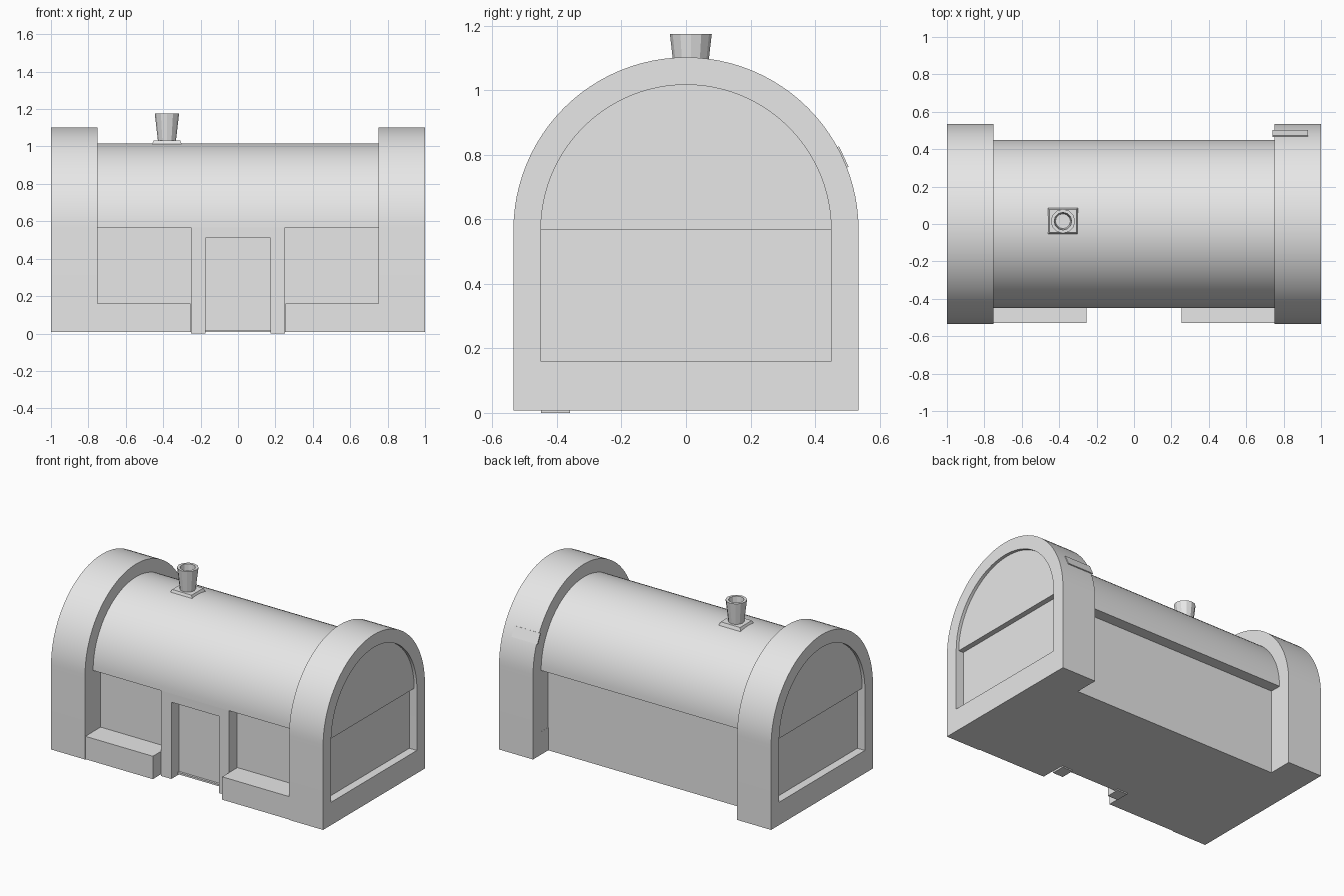
import bpy, bmesh, math
from mathutils import Matrix

cube = bpy.data.objects.get("Cube")
if cube:
    bpy.data.objects.remove(cube, do_unlink=True)

grey = bpy.data.materials.new("plain grey")
grey.use_nodes = True
grey.diffuse_color = (0.8, 0.8, 0.8, 1)
grey.node_tree.nodes["Principled BSDF"].inputs["Base Color"].default_value = (0.8, 0.8, 0.8, 1)

SPRING = 0.567          # height where the arches and roof start to curve
R_ARCH, R_ROOF = 0.535, 0.45
FLOOR = 0.008


def finish(name, bm, smooth=False):
    bmesh.ops.recalc_face_normals(bm, faces=bm.faces)
    mesh = bpy.data.meshes.new(name)
    bm.to_mesh(mesh)
    bm.free()
    obj = bpy.data.objects.new(name, mesh)
    bpy.context.collection.objects.link(obj)
    mesh.materials.append(grey)
    if smooth:
        bpy.ops.object.select_all(action='DESELECT')
        obj.select_set(True)
        bpy.context.view_layer.objects.active = obj
        bpy.ops.object.shade_smooth_by_angle(angle=math.radians(30))
    return obj


def box(name, x, y, z):
    bm = bmesh.new()
    bmesh.ops.create_cube(bm, size=1)
    for v in bm.verts:
        v.co = [lo + (c + 0.5) * (hi - lo) for c, (lo, hi) in zip(v.co, (x, y, z))]
    return finish(name, bm)


def arch_outline(radius, bottom, steps=48):
    """Semicircle on two straight legs, as (y, z) points."""
    curve = [(radius * math.cos(math.pi * i / steps),
              SPRING + radius * math.sin(math.pi * i / steps)) for i in range(steps + 1)]
    return [(radius, bottom)] + curve + [(-radius, bottom)] if bottom < SPRING else curve


def end_arch(name, x0, x1):
    """Ring between the outer arch and the opening."""
    bm = bmesh.new()
    outer, inner = arch_outline(R_ARCH, FLOOR), arch_outline(R_ROOF, 0.16)
    rings = [[bm.verts.new((x, y, z)) for y, z in outline]
             for x, outline in ((x0, outer), (x1, outer), (x1, inner), (x0, inner))]
    n = len(outer)
    for a, b in zip(rings, rings[1:] + rings[:1]):
        for i in range(n):
            j = (i + 1) % n
            bm.faces.new((a[i], a[j], b[j], b[i]))
    return finish(name, bm, True)


def lathe(name, profile, centre, sides):
    bm = bmesh.new()
    verts = [bm.verts.new((r, 0, z)) for r, z in profile]
    edges = [bm.edges.new(pair) for pair in zip(verts, verts[1:])]
    bmesh.ops.spin(bm, geom=verts + edges, cent=(0, 0, 0), axis=(0, 0, 1),
                   angle=math.tau, steps=sides)
    bmesh.ops.remove_doubles(bm, verts=bm.verts, dist=0.0005)
    bmesh.ops.translate(bm, verts=bm.verts, vec=(*centre, 0))
    return finish(name, bm)


# Barrel roof, running through both end arches
bm = bmesh.new()
face = bm.faces.new([bm.verts.new((-0.98, y, z)) for y, z in arch_outline(R_ROOF, SPRING)])
side = bmesh.ops.extrude_face_region(bm, geom=[face], use_keep_orig=True)
bmesh.ops.translate(bm, verts=[g for g in side["geom"] if isinstance(g, bmesh.types.BMVert)],
                    vec=(1.96, 0, 0))
finish("barrel_roof", bm, True)

# Main walls, set back below the roof edge
box("main_walls", (-0.9, 0.9), (-0.37, 0.375), (FLOOR, SPRING))

# Parts repeated on the left and right
for s, label in ((1, "left"), (-1, "right")):
    def span(a, b):
        return tuple(sorted((s * a, s * b)))
    end_arch(label + "_end_arch", *span(0.75, 1))
    box(label + "_end_wall", span(0.751, 0.945), (-0.449, 0.449), (FLOOR, SPRING))
    box(label + "_front_ledge", span(0.255, 0.752), (-0.53, -0.36), (FLOOR, 0.16))
    box(label + "_door_post", span(0.175, 0.25), (-0.45, -0.36), (0, SPRING))

# Doorway
box("door_lintel", (-0.175, 0.175), (-0.45, -0.36), (0.51, SPRING))
box("door_sill", (-0.175, 0.175), (-0.385, -0.36), (FLOOR, 0.02))

# Chimney on a bevelled base plate
CHIMNEY = (-0.38, 0.015)
bm = bmesh.new()
bmesh.ops.create_cone(bm, cap_ends=True, segments=4, radius1=1, radius2=0.88, depth=1,
                      matrix=Matrix.Rotation(math.pi / 4, 4, 'Z'))
half = math.sqrt(0.5)
for v in bm.verts:
    v.co = (CHIMNEY[0] + v.co.x / half * 0.081, CHIMNEY[1] + v.co.y / half * 0.07,
            1.02 + v.co.z * 0.022)
finish("chimney_base", bm)
lathe("chimney", [(0, 1.02), (0.047, 1.02), (0.065, 1.175), (0.047, 1.175),
                  (0.04, 1.07), (0, 1.07)], CHIMNEY, 12)

# Thin plate lying on the back of the left arch
bm = bmesh.new()
bmesh.ops.create_cube(bm, size=1)
slope = math.atan2(0.485, math.sqrt(R_ARCH ** 2 - 0.485 ** 2))
for v in bm.verts:
    v.co = (v.co.x * 0.19, v.co.y * 0.07, v.co.z * 0.009)
bmesh.ops.rotate(bm, verts=bm.verts, matrix=Matrix.Rotation(-slope, 3, 'X'))
bmesh.ops.translate(bm, verts=bm.verts,
                    vec=(0.835, R_ARCH * math.sin(slope), SPRING + R_ARCH * math.cos(slope)))
finish("arch_plate", bm)
